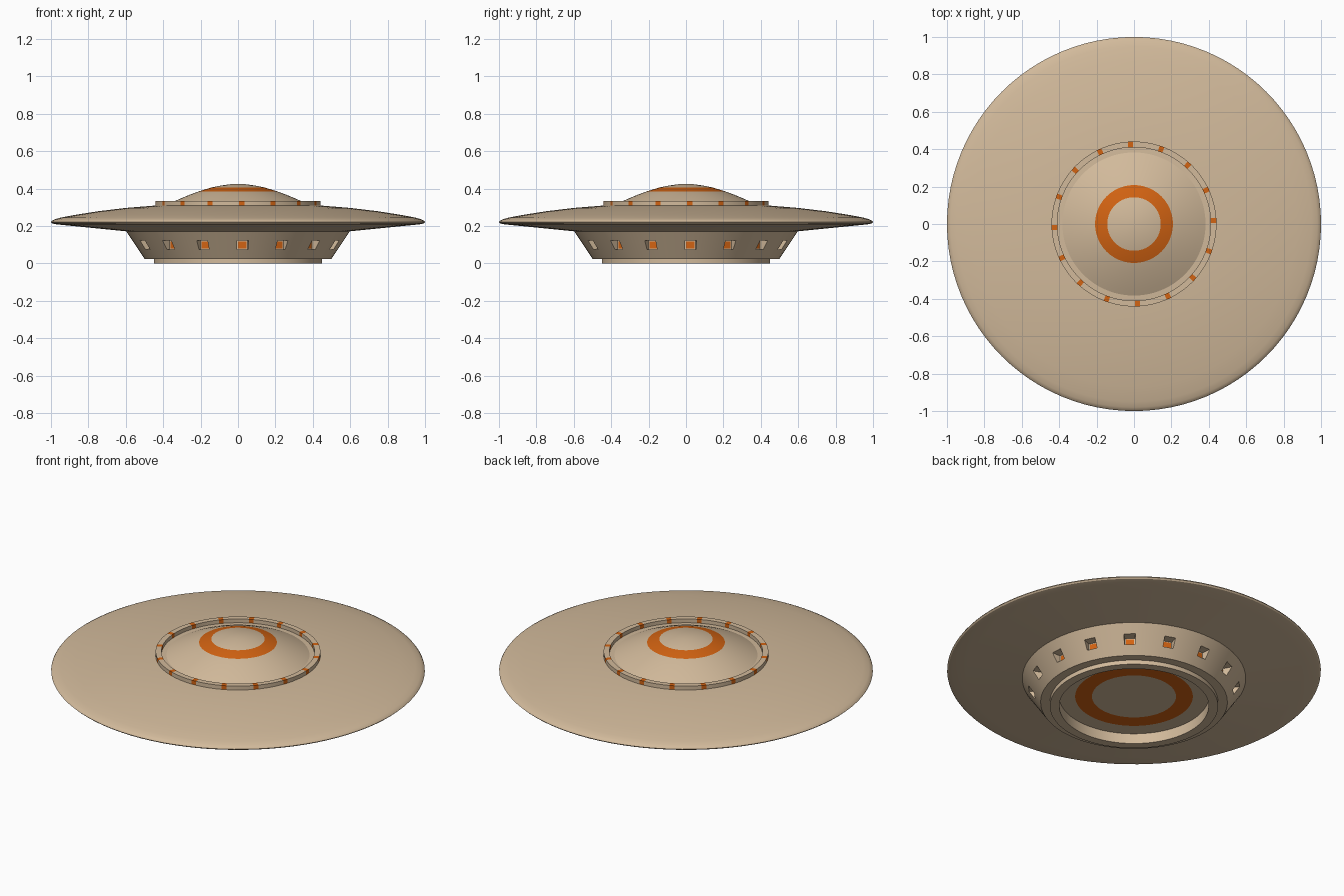
import bpy, bmesh, math

if "Cube" in bpy.data.objects:
    bpy.data.objects.remove(bpy.data.objects["Cube"])

def material(name, rgb):
    m = bpy.data.materials.new(name)
    m.diffuse_color = (*rgb, 1)
    m.use_nodes = True
    m.node_tree.nodes["Principled BSDF"].inputs["Base Color"].default_value = m.diffuse_color
    return m

TAN = material("tan_hull", (0.645, 0.491, 0.328))
ORANGE = material("orange_lights", (0.65, 0.125, 0.006))

EVEN = [math.tau * i / 96 for i in range(96)]
STEPS = 5  # faces per sector; the first one carries the detail

def sector_angles(half_width):
    """16 sectors, each starting with one detail face of the given half width (degrees)."""
    out = []
    for k in range(16):
        mid = 22.5 * k + 2.6
        gap = (22.5 - 2 * half_width) / (STEPS - 1)
        out += [math.radians(mid - half_width)]
        out += [math.radians(mid + half_width + gap * i) for i in range(STEPS - 1)]
    return out

def lathe(name, profile, angles=EVEN, is_orange=None, windows_row=None):
    """Spin an (r, z) profile, listed top to bottom along its outer side."""
    bm = bmesh.new()
    rows = [[bm.verts.new((r * math.cos(a), r * math.sin(a), z)) for a in angles]
            for r, z in profile]
    n = len(angles)
    windows = []
    for i in range(len(rows) - 1):
        for j in range(n):
            k = (j + 1) % n
            f = bm.faces.new((rows[i][j], rows[i + 1][j], rows[i + 1][k], rows[i][k]))
            if is_orange and is_orange(i, j):
                f.material_index = 1
            if i == windows_row and j % STEPS == 0:
                windows.append(f)
    if windows:
        # sink the windows to an upright back wall, then inset the lamp
        backs = bmesh.ops.extrude_discrete_faces(bm, faces=windows)["faces"]
        for f in backs:
            for v in f.verts:
                s = 0.512 / math.hypot(v.co.x, v.co.y)
                v.co.x *= s
                v.co.y *= s
        bm.normal_update()
        bmesh.ops.inset_individual(bm, faces=backs, thickness=0.007)
        for f in backs:
            f.material_index = 1
    bmesh.ops.remove_doubles(bm, verts=bm.verts[:], dist=1e-5)
    me = bpy.data.meshes.new(name)
    bm.to_mesh(me)
    bm.free()
    me.materials.append(TAN)
    me.materials.append(ORANGE)
    for p in me.polygons:
        p.use_smooth = True
    me.set_sharp_from_angle(angle=math.radians(30))
    ob = bpy.data.objects.new(name, me)
    bpy.context.collection.objects.link(ob)
    return ob

# wide saucer disc with a thin rounded rim
lathe("saucer_disc", [
    (0.36, 0.313), (0.44, 0.310), (0.60, 0.297), (0.75, 0.279), (0.87, 0.260),
    (0.95, 0.245), (0.98, 0.236), (0.995, 0.228), (1.0, 0.221), (0.993, 0.214),
    (0.97, 0.209), (0.90, 0.202), (0.75, 0.187), (0.59, 0.171)])

# domed top with a painted orange band
lathe("top_dome", [
    (0, 0.425), (0.04, 0.4235), (0.09, 0.417), (0.143, 0.406), (0.208, 0.386),
    (0.26, 0.367), (0.31, 0.346), (0.35, 0.328), (0.385, 0.311)],
    is_orange=lambda i, j: i == 3)

# raised ring around the dome with orange markers
lathe("marker_ring", [
    (0.41, 0.333), (0.441, 0.333), (0.441, 0.305), (0.41, 0.305), (0.41, 0.333)],
    sector_angles(1.75), is_orange=lambda i, j: j % STEPS == 0)

# tapered lower cabin with sunken windows
def cone_r(z):
    return 0.5 + 0.1 * (z - 0.025) / 0.15

lathe("lower_cabin", [(cone_r(z), z) for z in (0.175, 0.122, 0.074, 0.025)] + [(0.44, 0.025)],
      sector_angles(3.1), windows_row=1)

# base ring with recessed underside and an orange band
lathe("base_ring", [
    (0.45, 0.026), (0.45, 0), (0.40, 0), (0.40, 0.06), (0.315, 0.06),
    (0.225, 0.06), (0, 0.06)],
    is_orange=lambda i, j: i == 4)
